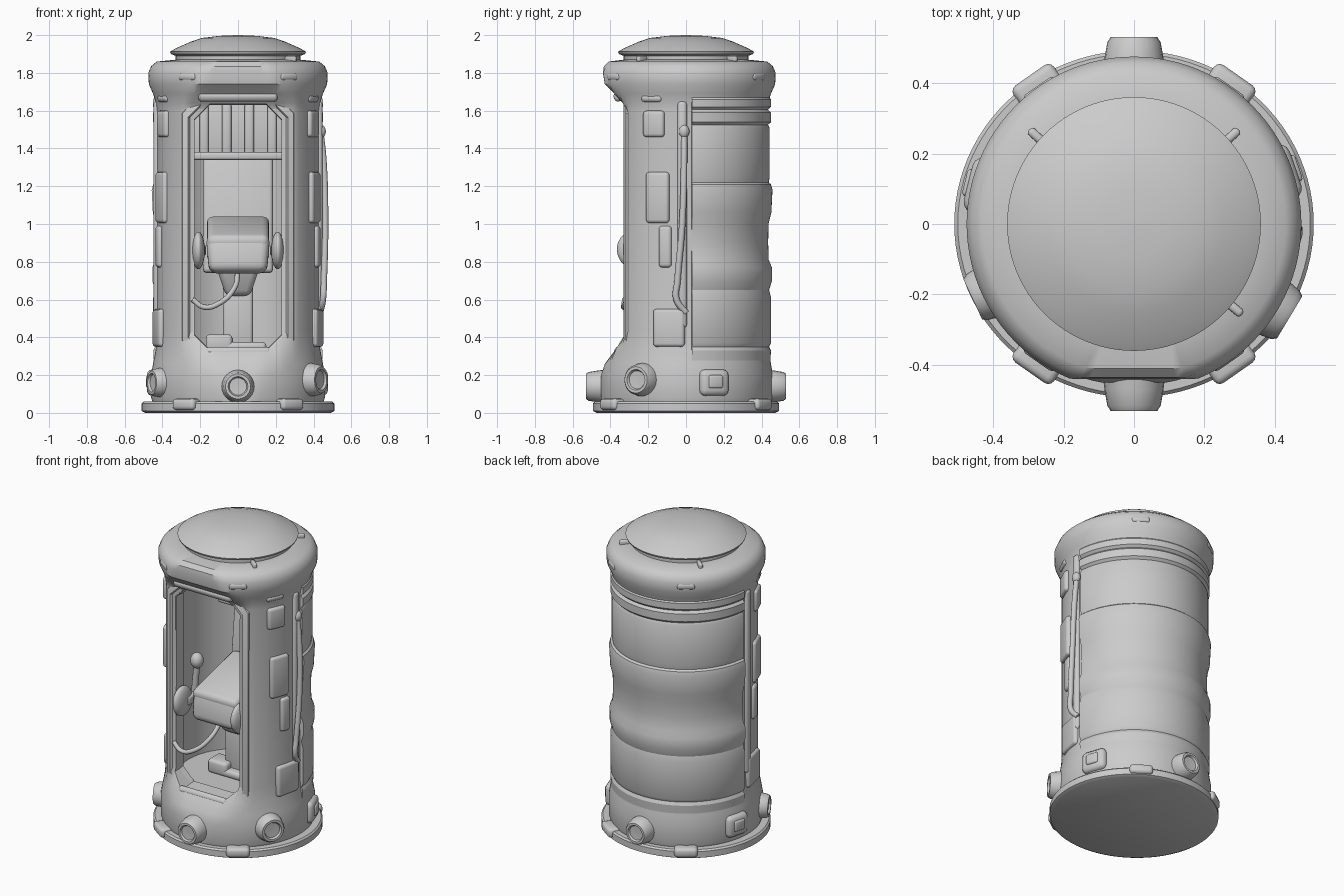
import bpy, bmesh, math
from mathutils import Vector, Matrix

if "Cube" in bpy.data.objects:
    bpy.data.objects.remove(bpy.data.objects["Cube"], do_unlink=True)

grey = bpy.data.materials.new("light_grey")
grey.use_nodes = True
grey.diffuse_color = (0.6, 0.6, 0.6, 1)
grey.node_tree.nodes["Principled BSDF"].inputs["Base Color"].default_value = (0.6, 0.6, 0.6, 1)


def finish(name, bm, angle=35):
    bmesh.ops.recalc_face_normals(bm, faces=bm.faces)
    mesh = bpy.data.meshes.new(name)
    bm.to_mesh(mesh)
    bm.free()
    mesh.materials.append(grey)
    ob = bpy.data.objects.new(name, mesh)
    bpy.context.collection.objects.link(ob)
    smooth(ob, angle)
    return ob


def smooth(ob, angle=35):
    bpy.ops.object.select_all(action='DESELECT')
    ob.select_set(True)
    bpy.context.view_layer.objects.active = ob
    bpy.ops.object.shade_smooth_by_angle(angle=math.radians(angle))


def loft(bm, rings, closed=True):
    """Bridge equal rings of points and cap the two ends."""
    vs = [[bm.verts.new(p) for p in r] for r in rings]
    n = len(vs[0])
    for a, b in zip(vs, vs[1:]):
        for i in range(n):
            j = (i + 1) % n
            bm.faces.new((a[i], a[j], b[j], b[i]))
    if closed:
        bm.faces.new(vs[0])
        bm.faces.new(vs[-1])


def lathe(name, profile, segs=96, sy=1.0):
    """Profile rows are (radius, z) or (radius, z, front limit in y)."""
    bm = bmesh.new()
    rings = []
    for r, z, *front in profile:
        lim = -front[0] if front else -9
        ring = []
        for i in range(segs):
            a = 2 * math.pi * i / segs
            ring.append((r * math.cos(a), max(r * sy * math.sin(a), lim), z))
        rings.append(ring)
    loft(bm, rings)
    return finish(name, bm)


def octagon(hw, z0, z1, c, y):
    return [(-hw + c, y, z0), (hw - c, y, z0), (hw, y, z0 + c), (hw, y, z1 - c),
            (hw - c, y, z1), (-hw + c, y, z1), (-hw, y, z1 - c), (-hw, y, z0 + c)]


def box(name, size, mat, bevel=0.02, taper=1.0):
    bm = bmesh.new()
    bmesh.ops.create_cube(bm, size=1, matrix=Matrix.Diagonal((*size, 1)))
    for v in bm.verts:
        if v.co.z < 0:
            v.co.x *= taper
            v.co.y *= taper
    bmesh.ops.bevel(bm, geom=bm.edges[:], offset=bevel, segments=3, affect='EDGES', profile=0.5)
    bm.transform(mat)
    return finish(name, bm, 40)


def at(x, y, z, tilt=0):
    return Matrix.Translation((x, y, z)) @ Matrix.Rotation(math.radians(tilt), 4, 'X')


def radial(deg, r, z):
    """Local +x points outward from the axis."""
    a = math.radians(deg)
    return Matrix.Translation((r * math.cos(a), r * math.sin(a), z)) @ Matrix.Rotation(a, 4, 'Z')


def ball(name, size, mat):
    bm = bmesh.new()
    bmesh.ops.create_uvsphere(bm, u_segments=20, v_segments=12, radius=1,
                              matrix=mat @ Matrix.Diagonal((*size, 1)))
    return finish(name, bm, 60)


def hose(name, points, radius):
    cu = bpy.data.curves.new(name, 'CURVE')
    cu.dimensions = '3D'
    cu.bevel_depth = radius
    cu.bevel_resolution = 3
    cu.use_fill_caps = True
    sp = cu.splines.new('BEZIER')
    sp.bezier_points.add(len(points) - 1)
    for bp, p in zip(sp.bezier_points, points):
        bp.co = p
        bp.handle_left_type = bp.handle_right_type = 'AUTO'
    cu.materials.append(grey)
    ob = bpy.data.objects.new(name, cu)
    bpy.context.collection.objects.link(ob)


def cut(ob, cutter):
    mod = ob.modifiers.new("cut", 'BOOLEAN')
    mod.operation = 'DIFFERENCE'
    mod.solver = 'EXACT'
    mod.object = cutter
    bpy.context.view_layer.objects.active = ob
    bpy.ops.object.modifier_apply(modifier=mod.name)
    bpy.data.objects.remove(cutter, do_unlink=True)


# Base plate and domed lid
lathe("base_plate", [(0.49, 0), (0.51, 0.01), (0.51, 0.05), (0.5, 0.06)], sy=0.965)
lathe("lid", [(0.33, 1.84), (0.33, 1.89), (0.355, 1.9), (0.36, 1.912), (0.33, 1.93),
              (0.25, 1.965), (0.19, 1.985), (0.1, 1.996), (0.01, 2.0)])

# Shell with flat front, sloped sill and flared collar
shell = lathe("shell", [
    (0.45, 0.05), (0.46, 0.08, 0.45), (0.46, 0.2, 0.45), (0.45, 0.26, 0.43), (0.435, 0.34, 0.37),
    (0.43, 0.43, 0.315), (0.43, 1.6, 0.31), (0.435, 1.64, 0.335), (0.45, 1.69, 0.38),
    (0.472, 1.74, 0.43), (0.475, 1.8, 0.44), (0.46, 1.835, 0.435), (0.43, 1.86, 0.41), (0.33, 1.87)])
cut(shell, lathe("cavity_cutter", [(0.36, 0.33, 0.25), (0.36, 1.64, 0.25)], 48))
bm = bmesh.new()
loft(bm, [octagon(0.23, 0.33, 1.635, 0.08, y) for y in (-0.6, -0.1)])
cut(shell, finish("door_cutter", bm))
smooth(shell)

# Stepped door frame
bm = bmesh.new()
steps = [(0.3, 0.27, 1.7, 0.11, -0.29), (0.295, 0.275, 1.695, 0.11, -0.318),
         (0.265, 0.3, 1.665, 0.1, -0.33), (0.255, 0.31, 1.655, 0.09, -0.318),
         (0.235, 0.33, 1.635, 0.08, -0.315), (0.23, 0.335, 1.63, 0.08, -0.24)]
loft(bm, [octagon(*s) for s in steps + steps[:1]], closed=False)
bmesh.ops.remove_doubles(bm, verts=bm.verts, dist=0.0001)
finish("door_frame", bm, 30)
# Hood and sill lips around the door
box("hood_lip", (0.42, 0.1, 0.05), at(0, -0.335, 1.685, 25), 0.02)
box("sill_lip", (0.34, 0.1, 0.04), at(0, -0.335, 0.31, -35), 0.015)

# Banded jacket around the back half
jacket = [(0.42, 0.24), (0.445, 0.25), (0.45, 0.33), (0.44, 0.35), (0.45, 0.37), (0.45, 0.61),
          (0.44, 0.65), (0.455, 0.7), (0.455, 0.77), (0.438, 0.81), (0.435, 0.9), (0.437, 1.0),
          (0.452, 1.06), (0.458, 1.18), (0.45, 1.21), (0.438, 1.22), (0.443, 1.25), (0.443, 1.51),
          (0.435, 1.525), (0.45, 1.54), (0.45, 1.59), (0.435, 1.605), (0.45, 1.62), (0.45, 1.66),
          (0.435, 1.68), (0.42, 1.68)]
bm = bmesh.new()
arcs = []
for i in range(61):
    a = math.radians(4 + 172 * i / 60)
    arcs.append([(r * math.cos(a), r * math.sin(a), z) for r, z in jacket])
loft(bm, arcs)
finish("back_jacket", bm, 30)

# Side panels, mirrored left and right: y, z, width, height
for side in (1, -1):
    for y, z, w, h in [(-0.17, 1.53, 0.12, 0.14), (-0.15, 1.14, 0.13, 0.27), (-0.09, 0.45, 0.17, 0.2),
                       (-0.18, 1.665, 0.12, 0.04), (-0.11, 0.88, 0.07, 0.22), (-0.02, 1.05, 0.05, 1.2)]:
        deg = math.degrees(math.asin(y / 0.43))
        deg = deg if side > 0 else 180 - deg
        box("side_panel", (0.05, w, h), radial(deg, 0.423, z), 0.018)

# Round caps and latches around the skirt
def cap(deg, z, s, r):
    bm = bmesh.new()
    rings = []
    for rad, out in [(0.095, -0.03), (0.088, 0.02), (0.08, 0.065), (0.07, 0.08), (0.055, 0.08),
                     (0.048, 0.068), (0.01, 0.066)]:
        rings.append([(out, s * rad * math.cos(t * math.pi / 12), s * rad * math.sin(t * math.pi / 12))
                      for t in range(24)])
    loft(bm, rings)
    bm.transform(radial(deg, r, z))
    finish("skirt_cap", bm)


for deg, z, s, r in [(-90, 0.14, 0.95, 0.45), (90, 0.14, 0.95, 0.45), (-31, 0.175, 1, 0.435),
                     (205, 0.16, 0.9, 0.425)]:
    cap(deg, z, s, r)
for deg in (19, 166):
    box("skirt_latch", (0.09, 0.16, 0.14), radial(deg, 0.44, 0.16), 0.03)
    box("skirt_latch_plate", (0.03, 0.08, 0.07), radial(deg, 0.48, 0.165), 0.012)
for deg in (55, 125, 235, 305):
    box("base_clamp", (0.08, 0.14, 0.06), radial(deg, 0.475, 0.045), 0.02)
    box("collar_tab", (0.06, 0.11, 0.04), radial(deg, 0.448, 1.78), 0.015)
for deg in (42, 138, 320):
    box("lid_clip", (0.07, 0.025, 0.04), radial(deg, 0.365, 1.87), 0.01)

# Outside hose on the left flank
hose("side_hose", [(0.435, -0.01, 1.5), (0.452, -0.01, 1.35), (0.462, -0.02, 1.0), (0.455, -0.045, 0.7),
                   (0.45, -0.05, 0.6), (0.435, 0.0, 0.53)], 0.017)
ball("hose_end", (0.025, 0.028, 0.035), at(0.44, -0.01, 1.49))

# Interior back wall, shelf and ribs
box("back_panel", (0.37, 0.06, 0.62), at(0, 0.22, 1.05, -6), 0.02)
box("shelf", (0.5, 0.12, 0.04), at(0, 0.2, 1.36), 0.012)
for x in (-0.18, -0.06, 0.06, 0.18):
    box("upper_rib", (0.05, 0.08, 0.28), at(x, 0.26, 1.5), 0.015)
box("upper_panel", (0.54, 0.05, 0.28), at(0, 0.28, 1.5), 0.01)

# Seat, pedestal and arms
box("seat_cushion", (0.33, 0.46, 0.15), at(0, -0.02, 0.92, 14), 0.035)
box("seat_front_pad", (0.34, 0.13, 0.2), at(0, -0.2, 0.84, -12), 0.04, 0.9)
box("seat_support", (0.26, 0.3, 0.2), at(0, 0.0, 0.72), 0.03, 0.5)
box("pedestal", (0.16, 0.16, 0.36), at(0, 0.05, 0.5), 0.02)
box("floor_box", (0.14, 0.12, 0.09), at(-0.1, -0.02, 0.37), 0.02)
box("pedestal_foot", (0.26, 0.26, 0.05), at(0.02, 0.05, 0.35), 0.02)
for x in (-0.21, 0.21):
    ball("arm_pad", (0.035, 0.09, 0.1), at(x, -0.275, 0.86, 20))
    box("arm_bracket", (0.04, 0.2, 0.06), at(x * 0.9, -0.17, 0.86), 0.015)
ball("wall_handle", (0.04, 0.04, 0.05), at(-0.27, -0.04, 1.02))
hose("wall_handle_stem", [(-0.27, -0.04, 1.0), (-0.28, -0.04, 0.9), (-0.29, -0.04, 0.8)], 0.02)
hose("seat_cord", [(0.0, -0.16, 0.76), (-0.02, -0.26, 0.66), (-0.1, -0.32, 0.58), (-0.18, -0.33, 0.56),
                   (-0.24, -0.325, 0.6)], 0.014)
